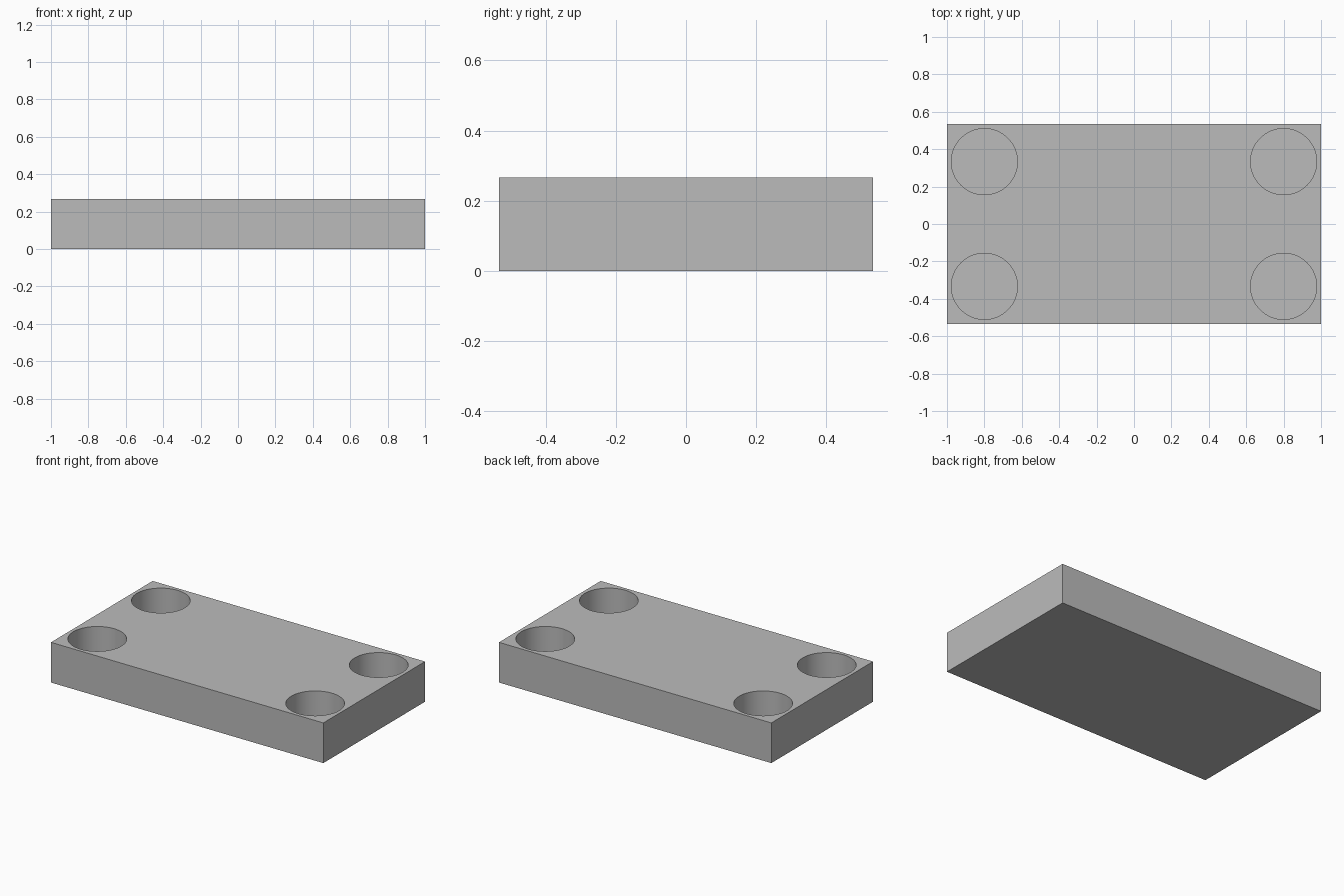
import bpy

SIZE = (2.0, 1.0667, 0.2667)
HOLE_X, HOLE_Y, HOLE_R = 0.8, 0.3333, 0.1767
FLOOR = 0.0667  # thickness left under each pocket

cube = bpy.data.objects.get("Cube")
if cube:
    bpy.data.objects.remove(cube, do_unlink=True)

grey = bpy.data.materials.new("plain_grey")
grey.use_nodes = True
colour = (0.5, 0.5, 0.5, 1.0)
grey.diffuse_color = colour
grey.node_tree.nodes["Principled BSDF"].inputs["Base Color"].default_value = colour

# Rectangular block
bpy.ops.mesh.primitive_cube_add(size=1, location=(0, 0, SIZE[2] / 2))
block = bpy.context.object
block.name = "block"
block.scale = SIZE
bpy.ops.object.transform_apply(location=True, rotation=False, scale=True)
block.data.materials.append(grey)

# Round blind pockets in the four corners
cutters = []
for sx in (-1, 1):
    for sy in (-1, 1):
        bpy.ops.mesh.primitive_cylinder_add(
            vertices=96, radius=HOLE_R, depth=SIZE[2],
            location=(sx * HOLE_X, sy * HOLE_Y, FLOOR + SIZE[2] / 2))
        cutter = bpy.context.object
        cutter.name = "pocket_cutter"
        cutter.data.materials.append(grey)
        cut = block.modifiers.new("pocket", 'BOOLEAN')
        cut.operation = 'DIFFERENCE'
        cut.solver = 'EXACT'
        cut.object = cutter
        cutters.append(cutter)

# Apply the cuts, then discard the cutters
bpy.ops.object.select_all(action='DESELECT')
block.select_set(True)
bpy.context.view_layer.objects.active = block
for name in [m.name for m in block.modifiers]:
    bpy.ops.object.modifier_apply(modifier=name)
for cutter in cutters:
    bpy.data.objects.remove(cutter, do_unlink=True)
bpy.ops.object.shade_smooth_by_angle()
